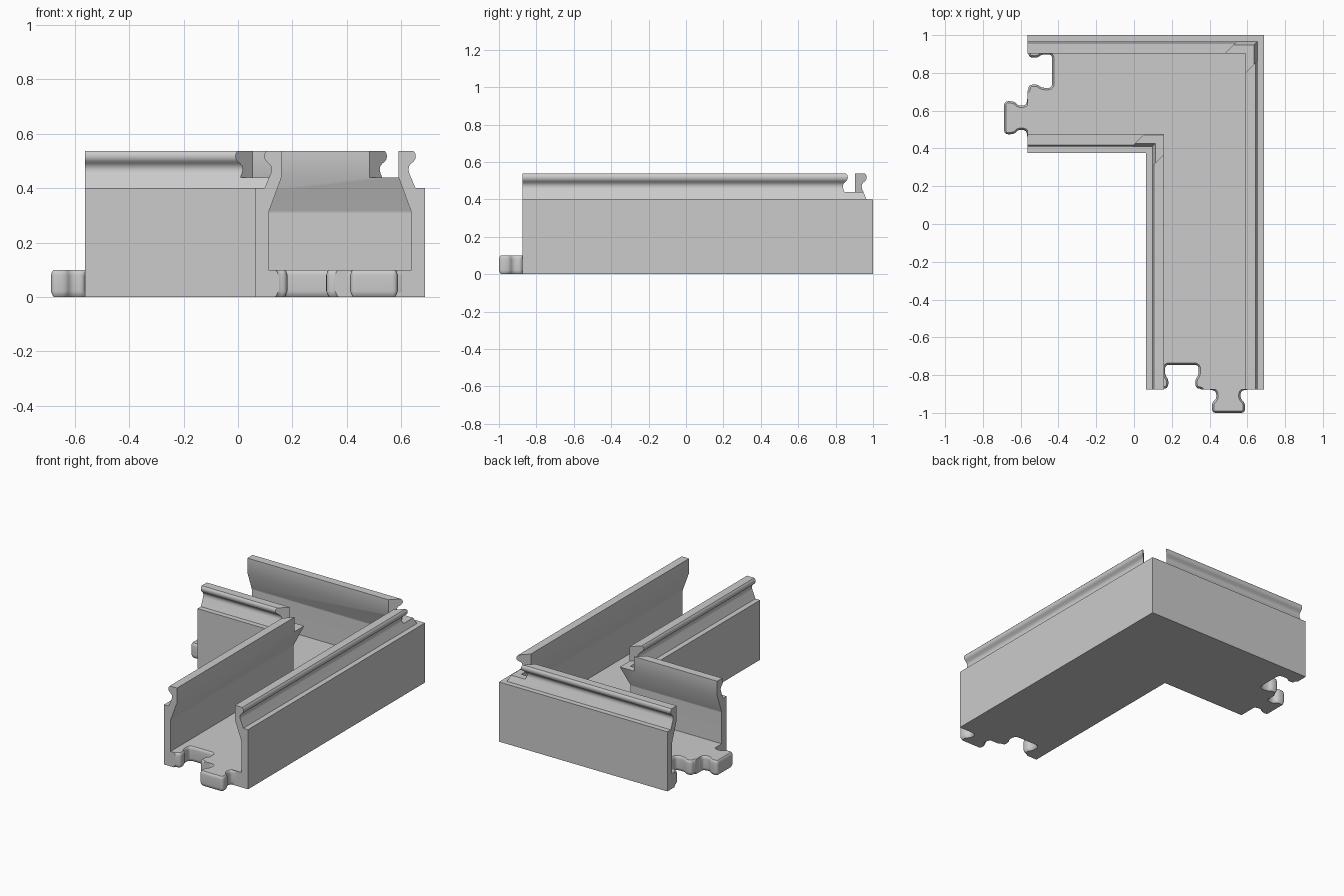
import bpy, bmesh, math
from mathutils import Vector, Matrix

cube = bpy.data.objects.get("Cube")
if cube:
    bpy.data.objects.remove(cube, do_unlink=True)

WIDTH = 0.625                          # channel width
INNER = Vector((0.0625, 0.375))        # inside corner of the bend
END_X, END_Y = -0.5625, -0.875         # open ends of the two arms

grey = bpy.data.materials.new("light grey plastic")
grey.use_nodes = True
grey.diffuse_color = (0.6, 0.6, 0.6, 1)
grey.node_tree.nodes["Principled BSDF"].inputs["Base Color"].default_value = (0.6, 0.6, 0.6, 1)


def loft(name, rings):
    """Closed, outward-facing solid through a list of matching rings of points."""
    bm = bmesh.new()
    loops = [[bm.verts.new(p) for p in ring] for ring in rings]
    n = len(loops[0])
    for a, b in zip(loops, loops[1:]):
        for i in range(n):
            j = (i + 1) % n
            bm.faces.new((a[i], a[j], b[j], b[i]))
    bm.faces.new(loops[0][::-1])
    bm.faces.new(loops[-1])
    if bm.calc_volume(signed=True) < 0:
        bmesh.ops.reverse_faces(bm, faces=bm.faces)
    mesh = bpy.data.meshes.new(name)
    bm.to_mesh(mesh)
    bm.free()
    mesh.materials.append(grey)
    obj = bpy.data.objects.new(name, mesh)
    bpy.context.collection.objects.link(obj)
    return obj


def combine(target, tool, operation):
    mod = target.modifiers.new(operation.lower(), 'BOOLEAN')
    mod.operation, mod.solver, mod.object = operation, 'EXACT', tool
    bpy.context.view_layer.objects.active = target
    bpy.ops.object.modifier_apply(modifier=mod.name)
    bpy.data.objects.remove(tool, do_unlink=True)


# Channel cross-section: one wall with its rail, mirrored around the floor
wall = [(0, 0), (0, 0.4), (0.035, 0.4), (0.058, 0.455), (0.061, 0.468), (0.059, 0.48),
        (0.052, 0.49), (0.042, 0.498), (0.036, 0.507), (0.034, 0.518), (0.036, 0.528),
        (0.043, 0.5375), (0.0975, 0.5375), (0.0975, 0.44), (0.052, 0.317), (0.05, 0.307),
        (0.05, 0.1)]
section = wall + [(WIDTH - d, z) for d, z in reversed(wall)]

# Sweep it round the mitred bend
channel = loft("corner_channel", [
    [(INNER.x + d, END_Y, z) for d, z in section],
    [(INNER.x + d, INNER.y + d, z) for d, z in section],
    [(END_X, INNER.y + d, z) for d, z in section]])

# Diagonal slot through the rails at the corner
slot = loft("slot_cutter", [
    [(x, y, z) for x, y in ((-1, -0.073), (1, -0.073), (1, 0.073), (-1, 0.073))]
    for z in (0.44, 0.7)])
slot.data.transform(Matrix.Translation((0.35, 0.665, 0)) @ Matrix.Rotation(math.pi / 4, 4, 'Z'))
combine(channel, slot, 'DIFFERENCE')


def rounded_outline(half, radius=0.022, steps=5):
    """Mirror a half outline and round its corners with short curves."""
    pts = [Vector(p) for p in half] + [Vector((-x, y)) for x, y in reversed(half)]
    out = []
    for i, p in enumerate(pts):
        sides = []
        for q in (pts[i - 1], pts[(i + 1) % len(pts)]):
            d = q - p
            sides.append(p + d.normalized() * min(radius, d.length * 0.45))
        for k in range(steps + 1):
            t = k / steps
            out.append(sides[0].lerp(p, t).lerp(p.lerp(sides[1], t), t))
    return out


def offset(pts, dist):
    out = []
    for i, p in enumerate(pts):
        t = (pts[(i + 1) % len(pts)] - pts[i - 1]).normalized()
        out.append(p + Vector((t.y, -t.x)) * dist)
    return out


def puzzle_solid(name, half, levels, place, shift):
    pts = rounded_outline(half)
    return loft(name, [[(*place(p.x + shift, p.y), z) for p in offset(pts, d)]
                       for z, d in levels])


# Puzzle connector outlines: (half width, outward distance)
tab_half = [(0.11, -0.045), (0.11, 0.003), (0.067, 0.006), (0.062, 0.048),
            (0.0875, 0.072), (0.0875, 0.125)]
socket_half = [(0.112, 0.05), (0.112, -0.001), (0.073, -0.006), (0.07, -0.05),
               (0.089, -0.075), (0.089, -0.129)]
rounding = [(0, 0.011), (0.008, 0.005), (0.022, 0), (0.08, 0), (0.094, 0.004), (0.1, 0.01)]
tab_levels = [(z, -d) for z, d in rounding]
socket_levels = [(-0.02, 0.0115)] + rounding + [(0.12, 0.0105)]

# Placement of each open end: u runs to the left when looking outward
mid = WIDTH / 2
arm_ends = [lambda u, v: (INNER.x + mid + u, END_Y - v),
            lambda u, v: (END_X - v, INNER.y + mid - u)]

for place in arm_ends:
    # sockets are drawn inward, so mirror them to keep the same winding
    flipped = [(-x, y) for x, y in socket_half]
    combine(channel, puzzle_solid("socket_cutter", flipped, socket_levels, place, -0.122),
            'DIFFERENCE')
    combine(channel, puzzle_solid("tab", tab_half, tab_levels, place, 0.125), 'UNION')

# Smooth the rail grooves and connector edges, keep the flat faces crisp
bpy.ops.object.select_all(action='DESELECT')
channel.select_set(True)
bpy.context.view_layer.objects.active = channel
bpy.ops.object.shade_smooth_by_angle(angle=math.radians(30))
weighted = channel.modifiers.new("crisp_faces", 'WEIGHTED_NORMAL')
weighted.keep_sharp = True
